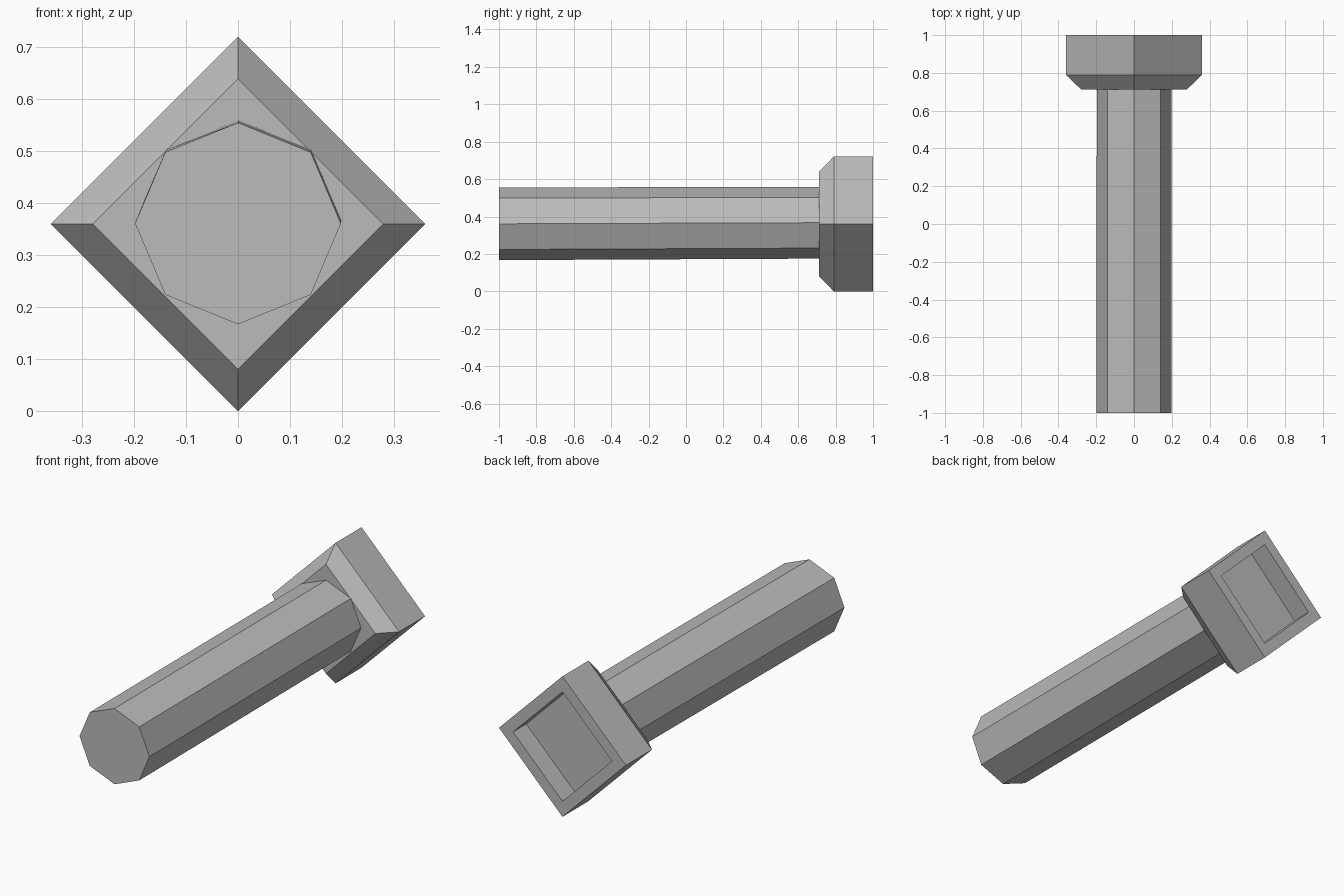
import bpy, bmesh, math

if "Cube" in bpy.data.objects:
    bpy.data.objects.remove(bpy.data.objects["Cube"])

steel = bpy.data.materials.new("grey steel")
steel.diffuse_color = (0.5, 0.5, 0.5, 1)
steel.use_nodes = True
steel.node_tree.nodes["Principled BSDF"].inputs["Base Color"].default_value = steel.diffuse_color


def loft(name, sides, rings):
    """Join rings (y, x radius, z radius, centre x, centre z) along y and cap both ends."""
    bm = bmesh.new()
    loops = []
    for y, rx, rz, cx, cz in rings:
        angles = [2 * math.pi * i / sides for i in range(sides)]
        loops.append([bm.verts.new((cx + rx * math.cos(a), y,
                                    cz + rz * math.sin(a))) for a in angles])
    for a, b in zip(loops, loops[1:]):
        for i in range(sides):
            j = (i + 1) % sides
            bm.faces.new((a[i], a[j], b[j], b[i]))
    bm.faces.new(loops[0])
    bm.faces.new(loops[-1])
    bmesh.ops.recalc_face_normals(bm, faces=bm.faces)
    mesh = bpy.data.meshes.new(name)
    bm.to_mesh(mesh)
    bm.free()
    mesh.materials.append(steel)
    obj = bpy.data.objects.new(name, mesh)
    bpy.context.collection.objects.link(obj)
    return obj


# Square head standing on a corner: front chamfer, block, rim and back recess
head_profile = [(0.712, 0.28), (0.79, 0.36), (1.0, 0.36), (1.0, 0.28), (0.893, 0.28)]
loft("bolt_head", 4, [(y, r, r, 0, 0.36) for y, r in head_profile])

# Eight-sided shaft, rising very slightly towards the head
loft("bolt_shaft", 8, [(-1.0, 0.198, 0.194, 0, 0.361),
                       (0.714, 0.198, 0.192, 0.001, 0.367)])
